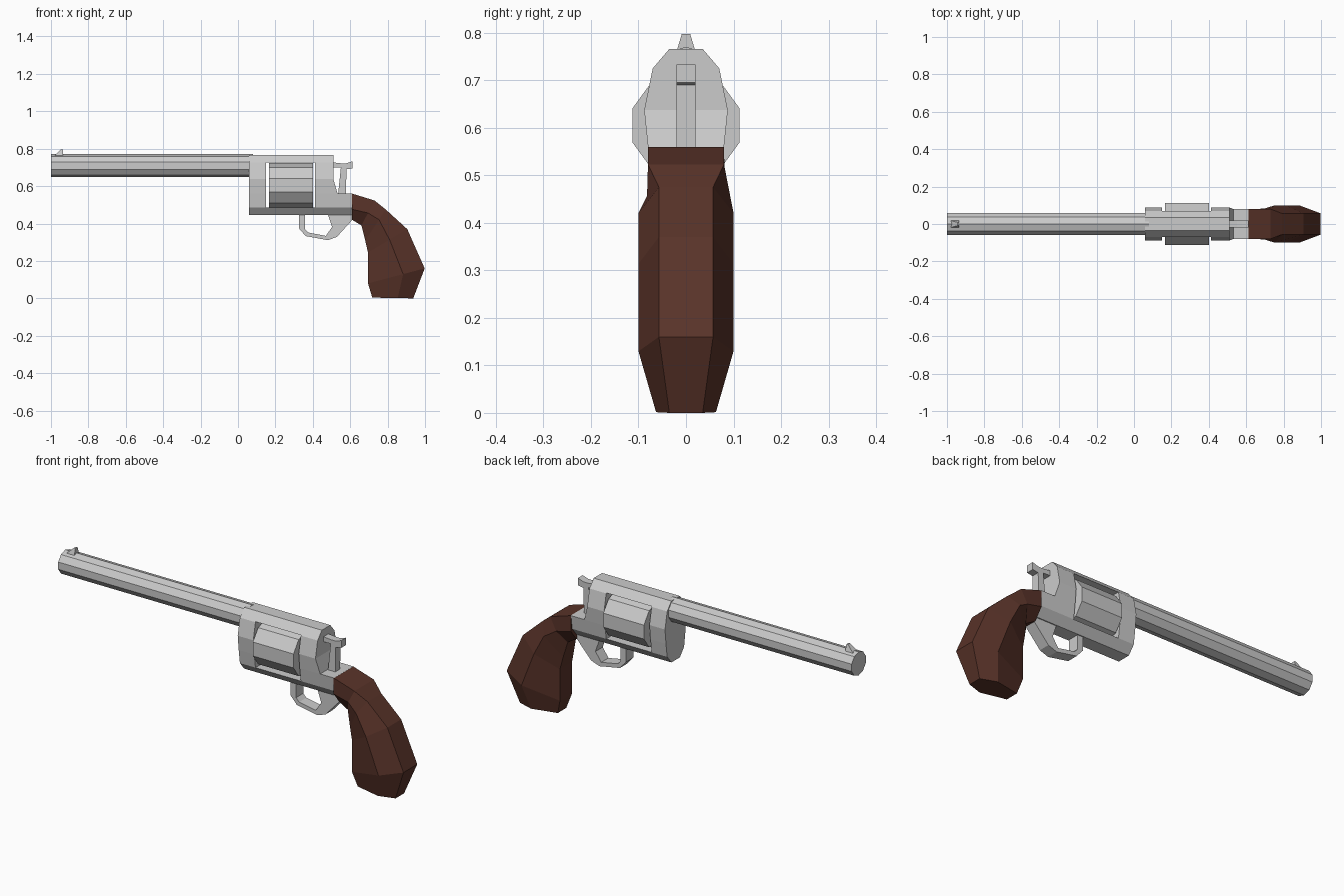
import bpy, bmesh
from math import pi
from mathutils import Matrix

if "Cube" in bpy.data.objects:
    bpy.data.objects.remove(bpy.data.objects["Cube"])


def make_object(name, bm, material=None):
    bmesh.ops.recalc_face_normals(bm, faces=bm.faces[:])
    mesh = bpy.data.meshes.new(name)
    bm.to_mesh(mesh)
    bm.free()
    ob = bpy.data.objects.new(name, mesh)
    bpy.context.scene.collection.objects.link(ob)
    if material:
        mesh.materials.append(material)
    return ob


def loft(name, rings, material=None):
    """Skin equal-length rings of 3D points and cap both ends."""
    bm = bmesh.new()
    rows = [[bm.verts.new(p) for p in ring] for ring in rings]
    n = len(rows[0])
    for a, b in zip(rows, rows[1:]):
        for i in range(n):
            j = (i + 1) % n
            bm.faces.new((a[i], a[j], b[j], b[i]))
    bm.faces.new(rows[0])
    bm.faces.new(rows[-1])
    return make_object(name, bm, material)


def side_profile(name, pts, half):
    """Extrude an (x, z) outline across the width."""
    return loft(name, [[(x, y, z) for x, z in pts] for y in (-half, half)])


def rod(name, x0, x1, z, radius):
    """Ten-sided rod along x with a flat on top."""
    bm = bmesh.new()
    bmesh.ops.create_cone(bm, cap_ends=True, segments=10, radius1=radius,
                          radius2=radius, depth=x1 - x0)
    # put a corner on the y axis, so that top and bottom are flats
    bm.transform(Matrix.Translation(((x0 + x1) / 2, 0, z))
                 @ Matrix.Rotation(pi / 2, 4, 'Y') @ Matrix.Rotation(pi / 2, 4, 'Z'))
    return make_object(name, bm)


def cut(ob, cutter):
    mod = ob.modifiers.new("cut", 'BOOLEAN')
    mod.operation = 'DIFFERENCE'
    mod.solver = 'EXACT'
    mod.object = cutter
    bpy.context.view_layer.objects.active = ob
    bpy.ops.object.modifier_apply(modifier=mod.name)
    bpy.data.objects.remove(cutter)


# Barrel, front sight and cylinder
rod("barrel", -1.0, 0.08, 0.709, 0.0615)
loft("front_sight", [
    [(-0.985, -0.02, 0.76), (-0.935, -0.02, 0.76), (-0.935, -0.009, 0.797), (-0.945, -0.009, 0.797)],
    [(-0.985, 0.02, 0.76), (-0.935, 0.02, 0.76), (-0.935, 0.009, 0.797), (-0.945, 0.009, 0.797)]])
rod("cylinder", 0.165, 0.40, 0.605, 0.118)

# Frame: rounded section along x, cut by the window and the rear step
half = [(0.035, 0.766), (0.07, 0.725), (0.088, 0.637), (0.08, 0.56), (0.07, 0.487), (0.035, 0.445)]
section = half + [(-y, z) for y, z in reversed(half)]
frame = loft("frame", [[(x, y, z) for y, z in section] for x in (0.06, 0.612)])
cut(frame, side_profile("window_cutter",
                        [(0.15, 0.487), (0.413, 0.487), (0.413, 0.727), (0.15, 0.727)], 0.2))
cut(frame, side_profile("rear_cutter",
                        [(0.51, 0.8), (0.51, 0.637), (0.532, 0.56), (0.7, 0.56), (0.7, 0.8)], 0.2))

# Hammer
side_profile("hammer", [
    (0.505, 0.727), (0.55, 0.722), (0.58, 0.722), (0.612, 0.733), (0.612, 0.695),
    (0.58, 0.69), (0.577, 0.555), (0.535, 0.555), (0.55, 0.70), (0.505, 0.70)], 0.02)

# Trigger guard
side_profile("trigger_guard", [
    (0.325, 0.45), (0.325, 0.375), (0.362, 0.333), (0.48, 0.311), (0.528, 0.328), (0.612, 0.42),
    (0.612, 0.45), (0.48, 0.45), (0.503, 0.382), (0.47, 0.334), (0.375, 0.352),
    (0.357, 0.37), (0.357, 0.45)], 0.03)

# Grip: six-sided rings from back edge to front edge
wood = bpy.data.materials.new("wood")
wood.diffuse_color = (0.10, 0.033, 0.022, 1)
wood.use_nodes = True
wood.node_tree.nodes["Principled BSDF"].inputs["Base Color"].default_value = wood.diffuse_color
# back x, z, half width; front x, z, half width; widest half width, its place from back to front
grip = [
    (0.61, 0.56, 0.08, 0.61, 0.42, 0.035, 0.08, 0.6),
    (0.73, 0.523, 0.08, 0.66, 0.39, 0.035, 0.082, 0.5),
    (0.79, 0.475, 0.057, 0.68, 0.31, 0.045, 0.10, 0.33),
    (0.905, 0.37, 0.057, 0.695, 0.245, 0.05, 0.10, 0.45),
    (0.998, 0.16, 0.057, 0.695, 0.08, 0.05, 0.10, 0.38),
    (0.937, 0.0, 0.035, 0.718, 0.004, 0.035, 0.063, 0.38)]
rings = []
for bx, bz, bw, fx, fz, fw, w, t in grip:
    mx, mz = bx + (fx - bx) * t, bz + (fz - bz) * t
    rings.append([(bx, -bw, bz), (bx, bw, bz), (mx, w, mz),
                  (fx, fw, fz), (fx, -fw, fz), (mx, -w, mz)])
loft("grip", rings, wood)
